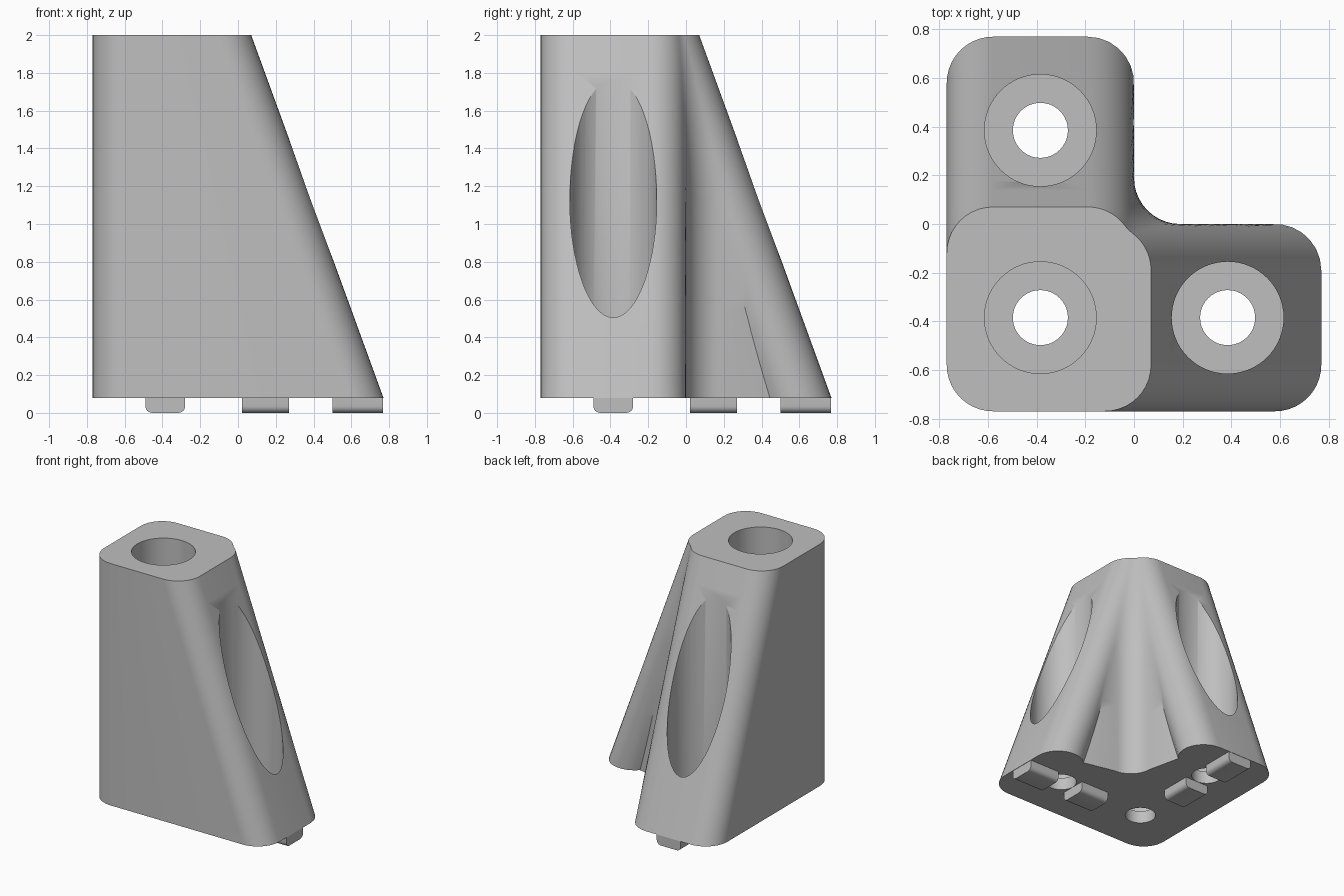
import bpy, bmesh
from math import sin, cos, pi, atan2, sqrt

cube = bpy.data.objects.get("Cube")
if cube:
    bpy.data.objects.remove(cube, do_unlink=True)

HALF, R = 0.77, 0.19           # half width and corner radius
Z0, Z1 = 0.08, 2.0             # underside and top of the body
END_TOP = 0.07                 # arm end at the top
C = HALF / 2                   # hole centre offset
SEG, LEVELS = 10, 20

grey = bpy.data.materials.new("plain grey")
grey.use_nodes = True
grey.diffuse_color = (0.52, 0.52, 0.52, 1)
grey.node_tree.nodes["Principled BSDF"].inputs["Base Color"].default_value = (0.52, 0.52, 0.52, 1)


def make(name, bm):
    bmesh.ops.recalc_face_normals(bm, faces=bm.faces)
    mesh = bpy.data.meshes.new(name)
    bm.to_mesh(mesh)
    bm.free()
    mesh.materials.append(grey)
    ob = bpy.data.objects.new(name, mesh)
    bpy.context.collection.objects.link(ob)
    return ob


def arc(cx, cy, a0, a1):
    return [(cx + R * cos(a0 + (a1 - a0) * i / SEG),
             cy + R * sin(a0 + (a1 - a0) * i / SEG)) for i in range(SEG + 1)]


def outline(end):
    """Rounded L whose two arms reach out to 'end', with a rolling inner fillet."""
    cx, lo = end - R, R - HALF
    d = R
    if cx < R:                 # the fillet runs into the rounded arm ends
        b = R - cx
        d = (-b + sqrt(b * b - 2 * (cx * cx - 3 * R * R))) / 2
    t = atan2(d + R, d - cx)
    half = arc(cx, lo, -pi / 2, 0) + arc(cx, -R, 0, t)
    fillet = arc(d, d, pi + t, 3 * pi / 2 - t + pi / 2 - pi / 2)
    if d == R:
        fillet = arc(d, d, 3 * pi / 2, pi)
    mirrored = [(y, x) for x, y in reversed(half)]
    return half + fillet + mirrored + arc(lo, lo, pi, 3 * pi / 2)


# Body: stacked outlines with the arms shortening towards the top
bm = bmesh.new()
rings = []
for k in range(LEVELS + 1):
    f = k / LEVELS
    pts = outline(HALF + (END_TOP - HALF) * f)
    rings.append([bm.verts.new((x, y, Z0 + (Z1 - Z0) * f)) for x, y in pts])
n = len(rings[0])
for low, high in zip(rings, rings[1:]):
    for i in range(n):
        j = (i + 1) % n
        bm.faces.new((low[i], low[j], high[j], high[i]))
bm.faces.new(rings[0])
bm.faces.new(rings[-1])
bmesh.ops.remove_doubles(bm, verts=bm.verts, dist=0.0002)
body = make("tapered_body", bm)


# Screw holes: narrow through hole below a wide counterbore
def cut(x, y, radius, z_low, z_high):
    bm = bmesh.new()
    bmesh.ops.create_cone(bm, cap_ends=True, segments=64, radius1=radius,
                          radius2=radius, depth=z_high - z_low)
    bmesh.ops.translate(bm, verts=bm.verts, vec=(x, y, (z_low + z_high) / 2))
    cutter = make("hole_cutter", bm)
    cutter.hide_render = True
    mod = body.modifiers.new("hole", 'BOOLEAN')
    mod.operation, mod.solver, mod.object = 'DIFFERENCE', 'EXACT', cutter
    bpy.context.view_layer.objects.active = body
    bpy.ops.object.modifier_apply(modifier=mod.name)
    bpy.data.objects.remove(cutter, do_unlink=True)


for x, y in ((-C, -C), (C, -C), (-C, C)):
    cut(x, y, 0.23, 0.18, 2.3)
    cut(x, y, 0.113, -0.2, 0.5)


# Locating tabs under both arms, lower edges rounded
def tab(name, start, end, along_y):
    w, r = 0.105, 0.035
    prof = [(-w, Z0 + 0.005)]
    for side, a0 in ((-1, pi), (1, 1.5 * pi)):
        for i in range(5):
            a = a0 + i * pi / 8
            prof.append((side * (w - r) + r * cos(a), r + r * sin(a)))
    prof.append((w, Z0 + 0.005))
    bm = bmesh.new()
    ends = []
    for s in (start, end):
        ends.append([bm.verts.new((u - C, s, z) if along_y else (s, u - C, z)) for u, z in prof])
    for i in range(len(prof)):
        j = (i + 1) % len(prof)
        bm.faces.new((ends[0][i], ends[0][j], ends[1][j], ends[1][i]))
    bm.faces.new(ends[0])
    bm.faces.new(ends[1])
    return make(name, bm)


parts = [body]
for arm, along_y in (("left", False), ("back", True)):
    parts.append(tab(arm + "_inner_tab", 0.02, 0.27, along_y))
    parts.append(tab(arm + "_outer_tab", 0.5, HALF - 0.003, along_y))

bpy.ops.object.select_all(action='DESELECT')
for ob in parts:
    ob.select_set(True)
bpy.context.view_layer.objects.active = body
bpy.ops.object.shade_smooth_by_angle(angle=0.52)
